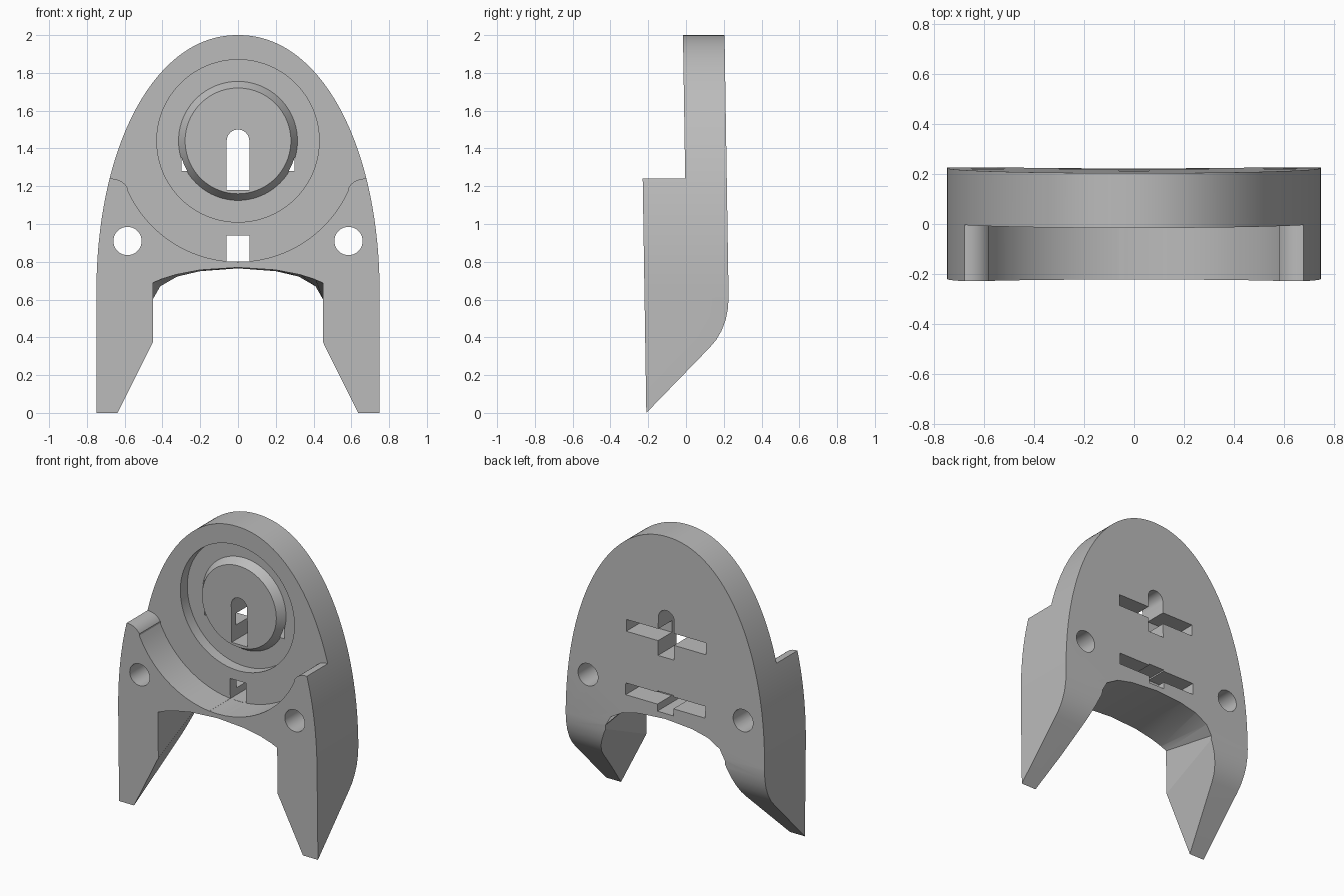
import bpy, bmesh
from math import sin, cos, pi, radians
from mathutils import Matrix

if "Cube" in bpy.data.objects:
    bpy.data.objects.remove(bpy.data.objects["Cube"])

FRONT, STEP, BACK = -0.21, 0.015, 0.235   # depth of the faces before leaning
HUB_Z = 1.44


def loft(name, rings):
    """Closed solid from rings of equal point count."""
    bm = bmesh.new()
    loops = [[bm.verts.new(p) for p in ring] for ring in rings]
    for a, b in zip(loops, loops[1:]):
        for i in range(len(a)):
            j = (i + 1) % len(a)
            bm.faces.new((a[i], a[j], b[j], b[i]))
    bm.faces.new(loops[0])
    bm.faces.new(loops[-1])
    bmesh.ops.recalc_face_normals(bm, faces=bm.faces)
    mesh = bpy.data.meshes.new(name)
    bm.to_mesh(mesh)
    bm.free()
    obj = bpy.data.objects.new(name, mesh)
    bpy.context.collection.objects.link(obj)
    return obj


def extrude_y(name, outline, y0, y1):
    return loft(name, [[(x, y, z) for x, z in outline] for y in (y0, y1)])


def mirrored(half):
    """Complete a right half outline that runs from the middle outward."""
    return [(-x, z) for x, z in reversed(half) if x > 0] + half


def arc(cx, cz, r, a0, a1, n):
    angles = [radians(a0 + (a1 - a0) * i / n) for i in range(n + 1)]
    return [(cx + r * cos(a), cz + r * sin(a)) for a in angles]


def circle(cx, cz, r, n=64):
    return arc(cx, cz, r, 0, 360, n)[:-1]


def box(name, x, z0, z1, y0, y1):
    return extrude_y(name, [(-x, z0), (x, z0), (x, z1), (-x, z1)], y0, y1)


def cut(target, cutter):
    cutter.hide_render = True
    mod = target.modifiers.new(cutter.name, 'BOOLEAN')
    mod.operation = 'DIFFERENCE'
    mod.solver = 'EXACT'
    mod.object = cutter
    bpy.context.view_layer.objects.active = target
    bpy.ops.object.modifier_apply(modifier=mod.name)
    bpy.data.objects.remove(cutter)


# Body: straight lower sides under a rounded dome
dome = []
for i in range(49):
    t = pi / 2 * (1 - i / 48)
    dome.append((0.75 * max(cos(t), 0) ** (2 / 2.1) if i else 0,
                 0.62 + 1.38 * max(sin(t), 0) ** (2 / 2.1)))
body = extrude_y("bracket_body", mirrored(dome + [(0.75, 0)]), FRONT, BACK)

# Front step: bowl-shaped edge with rounded shoulders
bowl = arc(0, HUB_Z, 0.64, -90, -24.1, 24)
shoulder = arc(0.67, 1.14, 0.1, 155.9, 90, 10)[1:]
step = mirrored(bowl + shoulder + [(0.9, 1.24), (0.9, 2.2)])
cut(body, extrude_y("step_cutter", step, -0.5, STEP))

# Sloped and rounded underside at the back
slope = [(-0.25, -0.04), (FRONT, 0), (0.13, 0.345), (0.165, 0.385), (0.195, 0.435),
         (0.217, 0.49), (0.23, 0.55), (BACK, 0.61), (0.4, 0.61), (0.4, -0.04)]
cut(body, loft("underside_cutter", [[(x, y, z) for y, z in slope] for x in (-1, 1)]))

# Arched opening between the legs, flaring toward the back
arch_front = [(0, 0.77), (0.2, 0.757), (0.33, 0.732), (0.41, 0.707), (0.45, 0.69),
              (0.45, 0.37), (0.66, -0.05)]
arch_back = [(0, 0.765), (0.2, 0.75), (0.32, 0.722), (0.41, 0.67), (0.45, 0.6),
             (0.45, 0.585), (0.75, -0.05)]
cut(body, loft("arch_cutter", [[(x, y, z) for x, z in mirrored(h)]
                               for h, y in ((arch_front, -0.22), (arch_back, 0.25))]))

# Round recess that leaves a tapered hub in the middle
recess = [(0.43, -0.1), (0.43, 0.09), (0.315, 0.09), (0.28, 0.035)]
cut(body, loft("recess_cutter",
               [[(x, y, z) for x, z in circle(0, HUB_Z, r, 96)] for r, y in recess]))

# Bolt holes
for side in (-1, 1):
    cut(body, extrude_y("hole_cutter", circle(side * 0.585, 0.91, 0.075, 40), -0.5, 0.5))

# Upright slots: round-topped above, square below
keyhole = arc(0, HUB_Z, 0.06, 0, 180, 16) + [(-0.06, 1.18), (0.06, 1.18)]
cut(body, extrude_y("upper_slot_cutter", keyhole, -0.5, 0.5))
cut(body, box("lower_slot_cutter", 0.06, 0.802, 0.94, -0.5, 0.5))

# Cross slots in the back
for z in (1.28, 0.85):
    cut(body, box("cross_slot_cutter", 0.3, z, z + 0.08, 0.085, 0.5))

# Slight backward lean
lean = Matrix.Identity(4)
lean[1][2] = -0.0155
body.data.transform(lean)

# Plain grey finish
grey = bpy.data.materials.new("plain_grey")
grey.use_nodes = True
colour = (0.5, 0.5, 0.5, 1)
grey.diffuse_color = colour
grey.node_tree.nodes["Principled BSDF"].inputs["Base Color"].default_value = colour
body.data.materials.clear()
body.data.materials.append(grey)

bpy.ops.object.select_all(action='DESELECT')
body.select_set(True)
bpy.context.view_layer.objects.active = body
bpy.ops.object.shade_smooth_by_angle(angle=radians(25))
